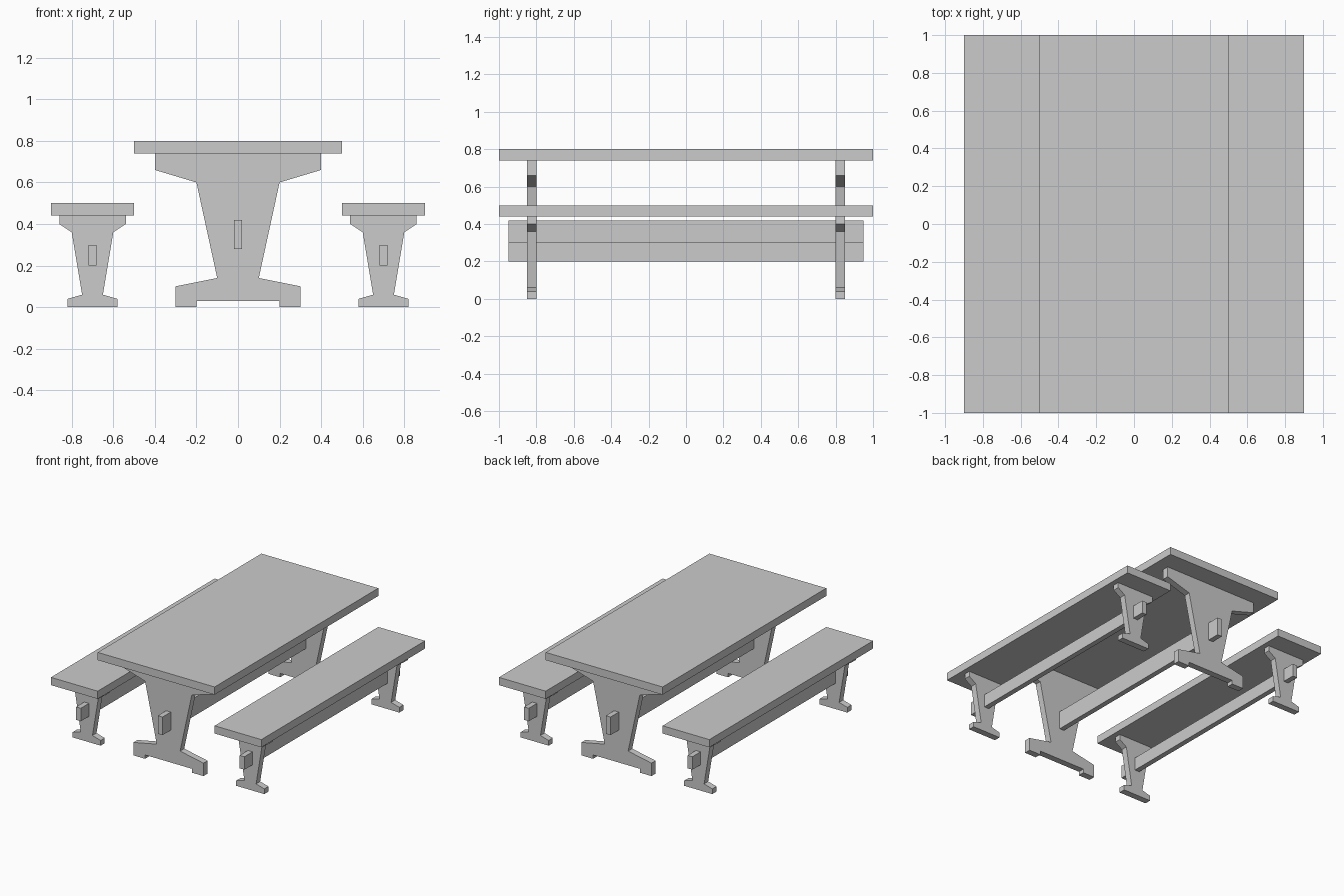
import bpy, bmesh

if "Cube" in bpy.data.objects:
    bpy.data.objects.remove(bpy.data.objects["Cube"])


def box(name, x, z, half_w, half_l, z0):
    """Long board along y, from height z0 to z."""
    prism(name, [(x + half_w, z0), (x + half_w, z), (x - half_w, z), (x - half_w, z0)],
          -half_l, half_l)


def prism(name, outline, y0, y1):
    """Extrude an x-z outline from y0 to y1."""
    bm = bmesh.new()
    face = bm.faces.new([bm.verts.new((x, y0, z)) for x, z in outline])
    ext = bmesh.ops.extrude_face_region(bm, geom=[face])
    moved = [g for g in ext["geom"] if isinstance(g, bmesh.types.BMVert)]
    bmesh.ops.translate(bm, verts=moved, vec=(0, y1 - y0, 0))
    bmesh.ops.recalc_face_normals(bm, faces=bm.faces)
    mesh = bpy.data.meshes.new(name)
    bm.to_mesh(mesh)
    bm.free()
    bpy.context.collection.objects.link(bpy.data.objects.new(name, mesh))


def trestle(name, cx, half):
    """Symmetric leg from a half profile, one at each end."""
    outline = [(cx + x, z) for x, z in half] + [(cx - x, z) for x, z in reversed(half)]
    prism(name + "_front", outline, -0.85, -0.80)
    prism(name + "_back", outline, 0.80, 0.85)


# Half profiles, from top to foot
TABLE_LEG = [(0.40, 0.74), (0.40, 0.66), (0.20, 0.60), (0.10, 0.14),
             (0.30, 0.10), (0.30, 0.0), (0.20, 0.0), (0.20, 0.03)]
BENCH_LEG = [(0.16, 0.44), (0.16, 0.40), (0.10, 0.36), (0.05, 0.06),
             (0.12, 0.04), (0.12, 0.0)]

# Table
box("table_top", 0, 0.80, 0.50, 1.0, 0.74)
trestle("table_leg", 0, TABLE_LEG)
box("table_stretcher", 0, 0.42, 0.02, 0.95, 0.28)

# Benches on both sides
for side, cx in (("left", -0.70), ("right", 0.70)):
    box(side + "_bench_seat", cx, 0.50, 0.20, 1.0, 0.44)
    trestle(side + "_bench_leg", cx, BENCH_LEG)
    box(side + "_bench_stretcher", cx, 0.30, 0.02, 0.95, 0.20)
